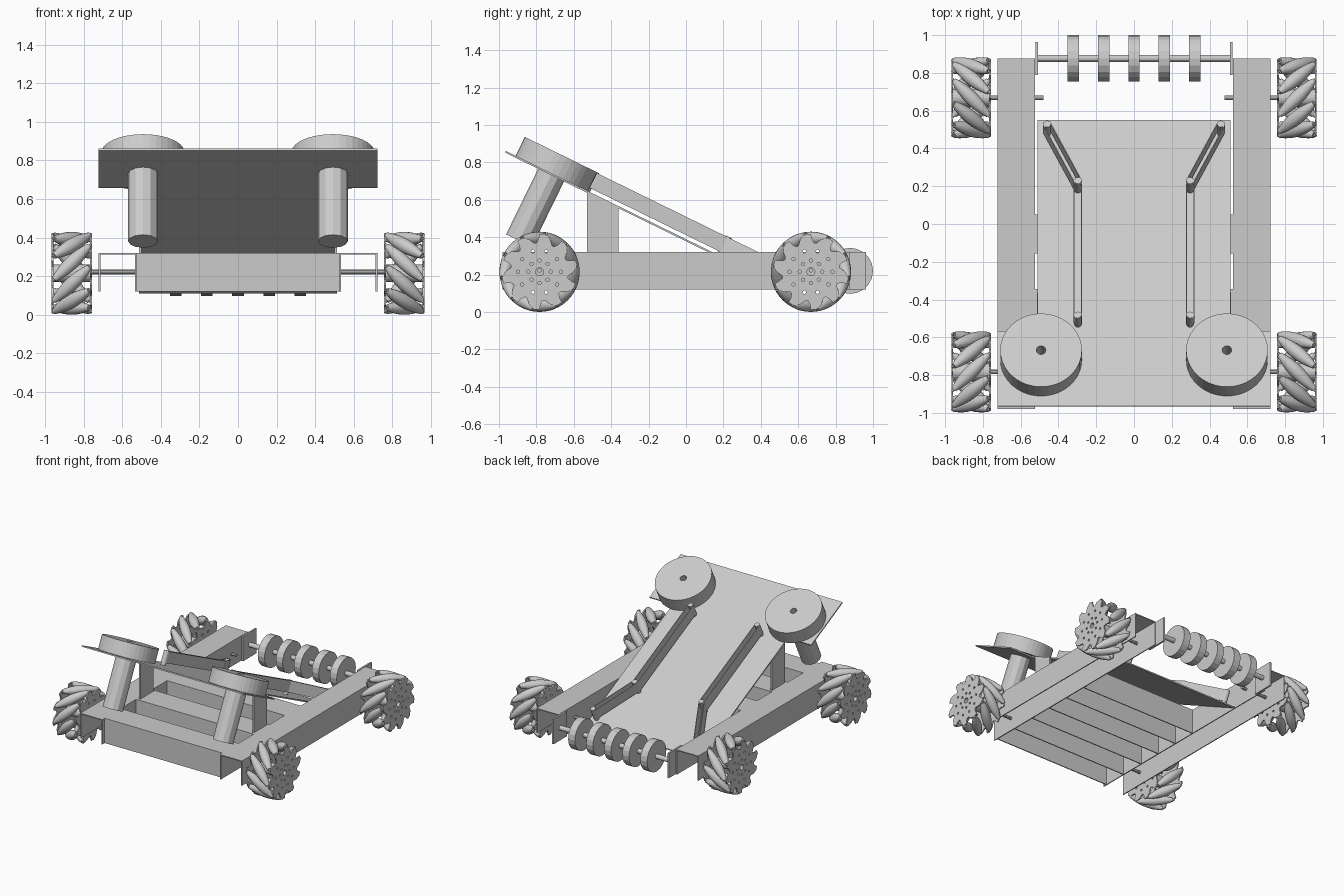
import bpy, bmesh
from math import sin, cos, pi, radians, sqrt, atan2
from mathutils import Matrix, Vector

if "Cube" in bpy.data.objects:
    bpy.data.objects.remove(bpy.data.objects["Cube"])

T = Matrix.Translation
I = Matrix.Identity(4)
AXIS_X = Matrix.Rotation(pi / 2, 4, 'Y')          # local z -> world x


def finish(bm, name, matrix=I):
    bmesh.ops.recalc_face_normals(bm, faces=bm.faces)
    me = bpy.data.meshes.new(name)
    bm.to_mesh(me)
    bm.free()
    ob = bpy.data.objects.new(name, me)
    ob.matrix_world = matrix
    bpy.context.collection.objects.link(ob)
    return ob


def lathe(bm, profile, m=I, n=24, ring=False, smooth=False):
    """Revolve (radius, height) points round local z; ring=True closes the profile."""
    rings = [[bm.verts.new(m @ Vector((r * cos(2 * pi * i / n), r * sin(2 * pi * i / n), z)))
              for i in range(n)] for r, z in profile]
    pairs = list(zip(rings, rings[1:])) + ([(rings[-1], rings[0])] if ring else [])
    for a, b in pairs:
        for i in range(n):
            j = (i + 1) % n
            bm.faces.new((a[i], a[j], b[j], b[i])).smooth = smooth
    if not ring:
        bm.faces.new(rings[0])
        bm.faces.new(rings[-1])


def boxes(name, spans, matrix=I):
    bm = bmesh.new()
    for x0, x1, y0, y1, z0, z1 in spans:
        m = T(((x0 + x1) / 2, (y0 + y1) / 2, (z0 + z1) / 2)) @ Matrix.Diagonal((x1 - x0, y1 - y0, z1 - z0, 1))
        bmesh.ops.create_cube(bm, size=1, matrix=m)
    return finish(bm, name, matrix)


def prism(name, pts, depth, matrix=I):
    bm = bmesh.new()
    f = bm.faces.new([bm.verts.new(p) for p in pts])
    ext = bmesh.ops.extrude_face_region(bm, geom=[f])
    bmesh.ops.translate(bm, vec=depth, verts=[v for v in ext['geom'] if isinstance(v, bmesh.types.BMVert)])
    return finish(bm, name, matrix)


# --- chassis: downward-opening channels
Z0, Z1, W = 0.12, 0.32, 0.008
for s, side in ((-1, "left"), (1, "right")):
    a, b = sorted((s * 0.525, s * 0.722))
    boxes(f"{side}_rail", [(a, b, -0.98, 0.875, Z1 - W, Z1), (a, a + W, -0.98, 0.875, Z0, Z1 - W),
                           (b - W, b, -0.98, 0.875, Z0, Z1 - W)])
    boxes(f"{side}_intake_bracket", [(s * 0.514 - 0.007, s * 0.514 + 0.007, 0.79, 0.963, Z0, Z1)])
for name, y in (("front", -0.95), ("middle", -0.55), ("rear", -0.155)):
    boxes(f"{name}_cross_member", [(-0.525, 0.525, y, y + 0.205, Z1 - W, Z1),
                                   (-0.525, 0.525, y, y + W, Z0, Z1 - W),
                                   (-0.525, 0.525, y + 0.205 - W, y + 0.205, Z0, Z1 - W)])

# --- intake shaft with rollers
bm = bmesh.new()
lathe(bm, [(0.019, -0.515), (0.019, 0.515)], T((0, 0.877, 0.22)) @ AXIS_X, 12)
finish(bm, "intake_shaft")
for i in range(5):
    bm = bmesh.new()
    lathe(bm, [(0.123, -0.03), (0.123, 0.03)], T((-0.322 + 0.161 * i, 0.877, 0.22)) @ AXIS_X, 20)
    finish(bm, f"intake_roller_{i + 1}")

# --- sloping ramp; its local y runs down the slope, local z is its normal
A = radians(26.1)
RAMP = T((0, -0.963, 0.861)) @ Matrix.Rotation(-A, 4, 'X')
N, L = 0.512, 1.685
prism("ramp", [(-0.722, 0, 0), (0.722, 0, 0), (0.722, 0.443, 0), (N, 0.443, 0), (N, L, 0),
               (-N, L, 0), (-N, 0.443, 0), (-0.722, 0.443, 0)], (0, 0, -0.01), RAMP)

H = 0.112


def belt(name, p, q, r=0.022):
    p, q = Vector(p), Vector(q)
    t = atan2(q.y - p.y, q.x - p.x)
    pts = []
    for c, start in ((q, t - pi / 2), (p, t + pi / 2)):
        pts += [(c.x + r * cos(start + pi * k / 6), c.y + r * sin(start + pi * k / 6)) for k in range(7)]
    bm = bmesh.new()
    lo = [bm.verts.new((x, y, 0.02)) for x, y in pts]
    hi = [bm.verts.new((x, y, H - 0.004)) for x, y in pts]
    for i in range(len(pts)):
        j = (i + 1) % len(pts)
        bm.faces.new((lo[i], lo[j], hi[j], hi[i]))
    ob = finish(bm, name, RAMP)
    ob.modifiers.new("thickness", 'SOLIDIFY').thickness = 0.005


for s, side in ((-1, "left"), (1, "right")):
    # ramp support plate
    top = lambda y: 0.851 - 0.49 * (y + 0.963)
    prism(f"{side}_ramp_support", [(s * 0.513, -0.53, Z1), (s * 0.513, -0.362, Z1),
                                   (s * 0.513, -0.362, top(-0.362)), (s * 0.513, -0.53, top(-0.53))],
          (-s * 0.012, 0, 0), RAMP.Identity(4))
    # flywheel on top, motor below
    base = RAMP @ T((s * 0.492, 0.274, 0))
    bm = bmesh.new()
    lathe(bm, [(0.216, 0), (0.216, H), (0.025, H), (0.025, 0)], base, 40, ring=True)
    finish(bm, f"{side}_flywheel")
    bm = bmesh.new()
    lathe(bm, [(0.077, -0.40), (0.077, -0.01)], base, 12)
    finish(bm, f"{side}_flywheel_motor")
    # guide posts and belts
    posts = [(s * 0.297, 0.482), (s * 0.297, 1.273), (s * 0.46, 1.607)]
    bm = bmesh.new()
    for x, y in posts:
        lathe(bm, [(0.019, 0), (0.019, H)], RAMP @ T((x, y, 0)), 12)
    finish(bm, f"{side}_guide_posts")
    belt(f"{side}_upper_belt", posts[0], posts[1])
    belt(f"{side}_lower_belt", posts[1], posts[2])

# --- roller wheels
R, D, COUNT = 0.215, 0.178, 10
SPREAD = atan2(0.088, D)


def side_plate(bm, x, turn):
    """Saw-toothed disc with bolt holes, from a filled 2D curve."""
    pts = []
    for k in range(COUNT):
        c = 2 * pi * k / COUNT + turn * SPREAD
        for off, r in ((-0.28, 0.155), (-0.14, 0.185), (0.02, 0.203), (0.17, 0.203), (0.2, 0.175), (0.27, 0.155)):
            pts.append(((c + turn * off) % (2 * pi), r))
    loops = [[(r * sin(a), r * cos(a)) for a, r in sorted(pts)]]
    holes = [(0, 0, 0.022)]
    for n, ring, r in ((8, 0.06, 0.009), (10, 0.115, 0.009)):
        holes += [(ring * cos(2 * pi * k / n), ring * sin(2 * pi * k / n), r) for k in range(n)]
    for hx, hy, r in holes:
        loops.append([(hx + r * cos(pi * k / 5), hy + r * sin(pi * k / 5)) for k in range(10)])
    cu = bpy.data.curves.new("plate_outline", 'CURVE')
    cu.dimensions, cu.fill_mode, cu.extrude = '2D', 'BOTH', 0.005
    for loop in loops:
        sp = cu.splines.new('POLY')
        sp.points.add(len(loop) - 1)
        for p, (px, py) in zip(sp.points, loop):
            p.co = (px, py, 0, 1)
        sp.use_cyclic_u = True
    ob = bpy.data.objects.new("plate_outline", cu)
    bpy.context.collection.objects.link(ob)
    dg = bpy.context.evaluated_depsgraph_get()
    me = bpy.data.meshes.new_from_object(ob.evaluated_get(dg))
    me.transform(Matrix(((0, 0, 1, x), (1, 0, 0, 0), (0, 1, 0, 0), (0, 0, 0, 1))))
    me.polygons.foreach_set("use_smooth", [False] * len(me.polygons))
    bm.from_mesh(me)
    bpy.data.objects.remove(ob)
    bpy.data.meshes.remove(me)
    bpy.data.curves.remove(cu)


ts = [-0.13 + 0.26 * i / 8 for i in range(9)]
barrel = [(R - sqrt(D * D + t * t / 2), t) for t in ts]
for sx, sy, y, name in ((-1, -1, -0.783, "front_left"), (1, -1, -0.783, "front_right"),
                        (-1, 1, 0.668, "back_left"), (1, 1, 0.668, "back_right")):
    h = sx * sy
    bm = bmesh.new()
    for k in range(COUNT):
        m = Matrix.Rotation(-2 * pi * k / COUNT, 4, 'X') @ T((0, 0, D)) \
            @ Vector((1, h, 0)).to_track_quat('Z', 'Y').to_matrix().to_4x4()
        lathe(bm, barrel, m, 14, smooth=True)
        lathe(bm, [(0.008, -0.142), (0.008, 0.142)], m, 6)
    lathe(bm, [(0.045, -0.098), (0.045, 0.098), (0.022, 0.098), (0.022, -0.098)], AXIS_X, 20, ring=True)
    for x in (-0.1, 0.1):
        side_plate(bm, x, h if x > 0 else -h)
    finish(bm, f"{name}_wheel", T((sx * 0.862, y, R)))
    # axle through the rail
    bm = bmesh.new()
    lathe(bm, [(0.012, -0.2), (0.012, 0.2)], T((sx * 0.68, y, 0.222)) @ AXIS_X, 8)
    finish(bm, f"{name}_axle")
